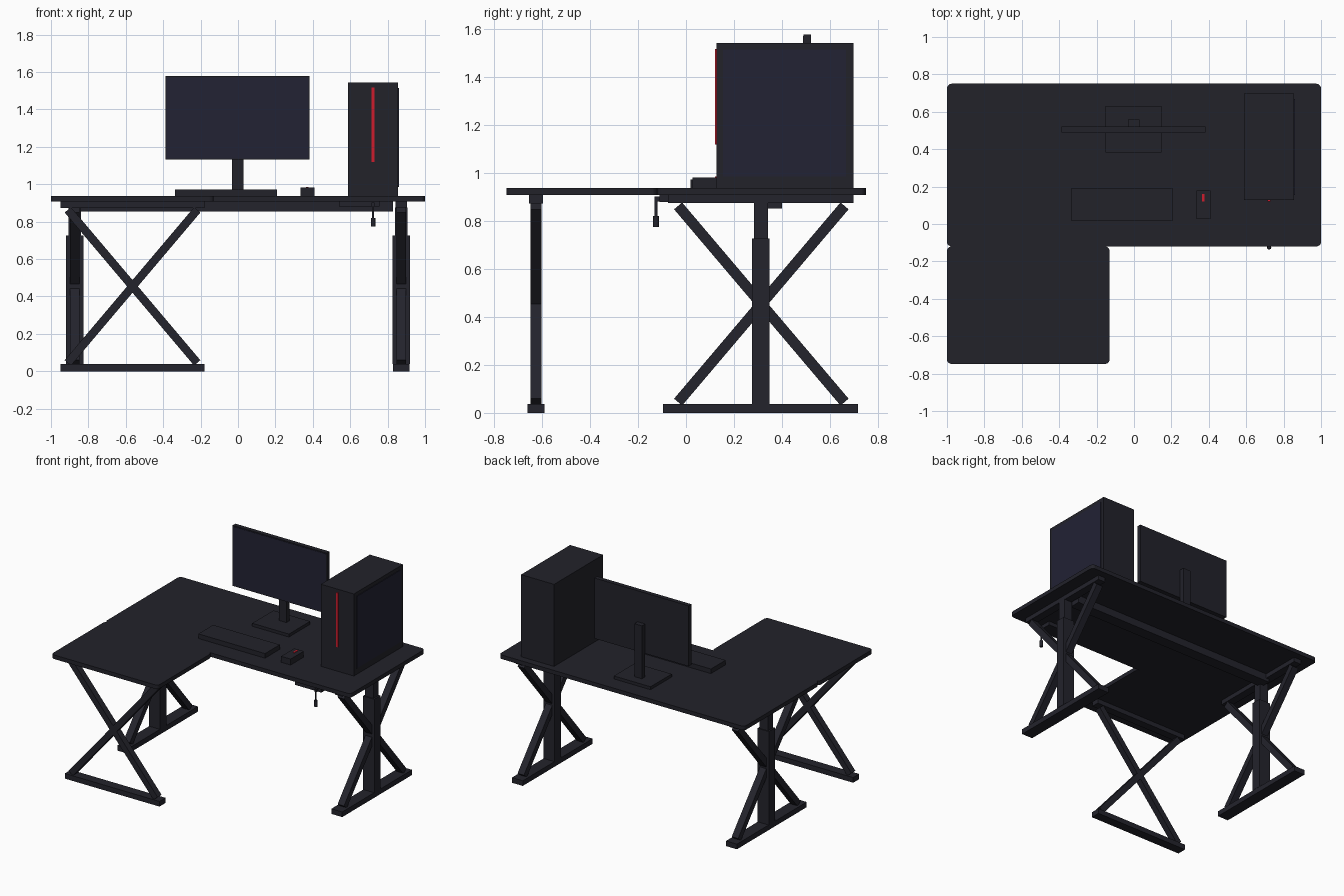
import bpy, bmesh, math
from mathutils import Vector

cube = bpy.data.objects.get("Cube")
if cube:
    bpy.data.objects.remove(cube, do_unlink=True)


def material(name, rgb):
    m = bpy.data.materials.new(name)
    m.use_nodes = True
    col = (*rgb, 1.0)
    m.diffuse_color = col
    m.node_tree.nodes["Principled BSDF"].inputs["Base Color"].default_value = col
    return m


charcoal = material("charcoal", (0.016, 0.016, 0.023))
steel = material("dark steel", (0.017, 0.017, 0.025))
navy = material("navy glass", (0.016, 0.016, 0.034))
red = material("red accent", (0.62, 0.012, 0.026))


def finish(name, bm, mat):
    me = bpy.data.meshes.new(name)
    bm.to_mesh(me)
    bm.free()
    me.materials.append(mat)
    ob = bpy.data.objects.new(name, me)
    bpy.context.collection.objects.link(ob)
    return ob


def box(name, x, y, z, mat, round_plan=0):
    """Box from (min, max) ranges; round_plan rounds the upright edges."""
    bm = bmesh.new()
    bmesh.ops.create_cube(bm, size=1)
    for v in bm.verts:
        v.co = [r[0] + (c + 0.5) * (r[1] - r[0]) for c, r in zip(v.co, (x, y, z))]
    if round_plan:
        upright = [e for e in bm.edges
                   if abs(e.verts[0].co.z - e.verts[1].co.z) > 0.001]
        bmesh.ops.bevel(bm, geom=upright, offset=round_plan, segments=5,
                        profile=0.5, affect='EDGES')
    return finish(name, bm, mat)


def bar(name, a, b, width, thick, side, mat):
    """Straight bar from a to b; width runs along the side axis."""
    a, b, side = Vector(a), Vector(b), Vector(side)
    axis = b - a
    up = axis.normalized().cross(side)
    bm = bmesh.new()
    bmesh.ops.create_cube(bm, size=1)
    for v in bm.verts:
        c = v.co.copy()
        v.co = a + axis * (c.z + 0.5) + side * c.x * width + up * c.y * thick
    bmesh.ops.recalc_face_normals(bm, faces=bm.faces)
    return finish(name, bm, mat)


def rod(name, x, y, z, radius, mat):
    """Upright round rod."""
    bm = bmesh.new()
    bmesh.ops.create_cone(bm, cap_ends=True, segments=16, radius1=radius,
                          radius2=radius, depth=z[1] - z[0])
    bmesh.ops.translate(bm, verts=bm.verts, vec=(x, y, sum(z) / 2))
    for f in bm.faces:
        f.smooth = len(f.verts) == 4
    return finish(name, bm, mat)


# L-shaped desktop in two boards
TOP = 0.938
board = (0.908, TOP)
box("main_desktop", (-1, 1), (-0.12, 0.75), board, charcoal, 0.025)
box("return_desktop", (-1, -0.13), (-0.748, -0.12), board, charcoal, 0.025)

# Telescopic side legs with crossed braces
for side, s in (("left", 1), ("right", -1)):
    x = 0.873 * s

    def span(half):
        return (x - half, x + half)

    box(side + "_foot", span(0.044), (-0.096, 0.717), (0, 0.038), steel)
    box(side + "_lower_column", span(0.046), (0.275, 0.348), (0.038, 0.727), steel)
    box(side + "_upper_column", span(0.034), (0.283, 0.341), (0.727, 0.876), steel)
    box(side + "_top_bracket", span(0.03), (-0.075, 0.698), (0.875, 0.908), steel)
    for n, (y0, y1) in enumerate(((-0.033, 0.661), (0.661, -0.033))):
        bar(f"{side}_brace_{n + 1}", (x, y0, 0.045), (x, y1, 0.863),
            0.052, 0.044, (1, 0, 0), steel)

# Leg frame under the return
box("return_foot", (-0.95, -0.178), (-0.66, -0.59), (0, 0.038), steel)
box("return_top_bracket", (-0.95, -0.178), (-0.655, -0.597), (0.873, 0.908), steel)
for n, (x0, x1) in enumerate(((-0.91, -0.218), (-0.218, -0.91))):
    bar(f"return_brace_{n + 1}", (x0, -0.626, 0.045), (x1, -0.626, 0.863),
        0.046, 0.044, (0, 1, 0), steel)

# Cross rail between the columns
box("cross_rail", (-0.87, 0.83), (0.315, 0.4), (0.853, 0.908), steel)

# Height crank
box("crank_gearbox", (0.54, 0.757), (-0.11, 0.0), (0.88, 0.908), steel)
box("crank_arm", (0.715, 0.729), (-0.132, -0.07), (0.882, 0.902), steel)
rod("crank_shaft", 0.722, -0.125, (0.8, 0.885), 0.006, steel)
rod("crank_knob", 0.722, -0.125, (0.775, 0.82), 0.012, steel)

# Monitor on its stand
box("monitor_base", (-0.152, 0.147), (0.383, 0.63), (TOP, 0.96), charcoal)
box("monitor_neck", (-0.033, 0.029), (0.522, 0.56), (0.96, 1.35), charcoal)
box("monitor_body", (-0.387, 0.382), (0.49, 0.522), (1.132, 1.578), charcoal)
box("monitor_screen", (-0.381, 0.376), (0.487, 0.49), (1.139, 1.572), navy)

# Computer case
box("case_body", (0.587, 0.856), (0.127, 0.698), (TOP, 1.543), charcoal)
box("case_glass_panel", (0.856, 0.86), (0.155, 0.668), (0.985, 1.515), navy)
box("case_light_strip", (0.715, 0.73), (0.121, 0.127), (1.118, 1.518), red)

# Keyboard and mouse
box("keyboard", (-0.336, 0.208), (0.018, 0.19), (TOP, 0.972), charcoal)
box("mouse", (0.333, 0.41), (0.027, 0.18), (TOP, 0.982), charcoal)
box("mouse_light", (0.364, 0.376), (0.12, 0.16), (0.982, 0.986), red)
